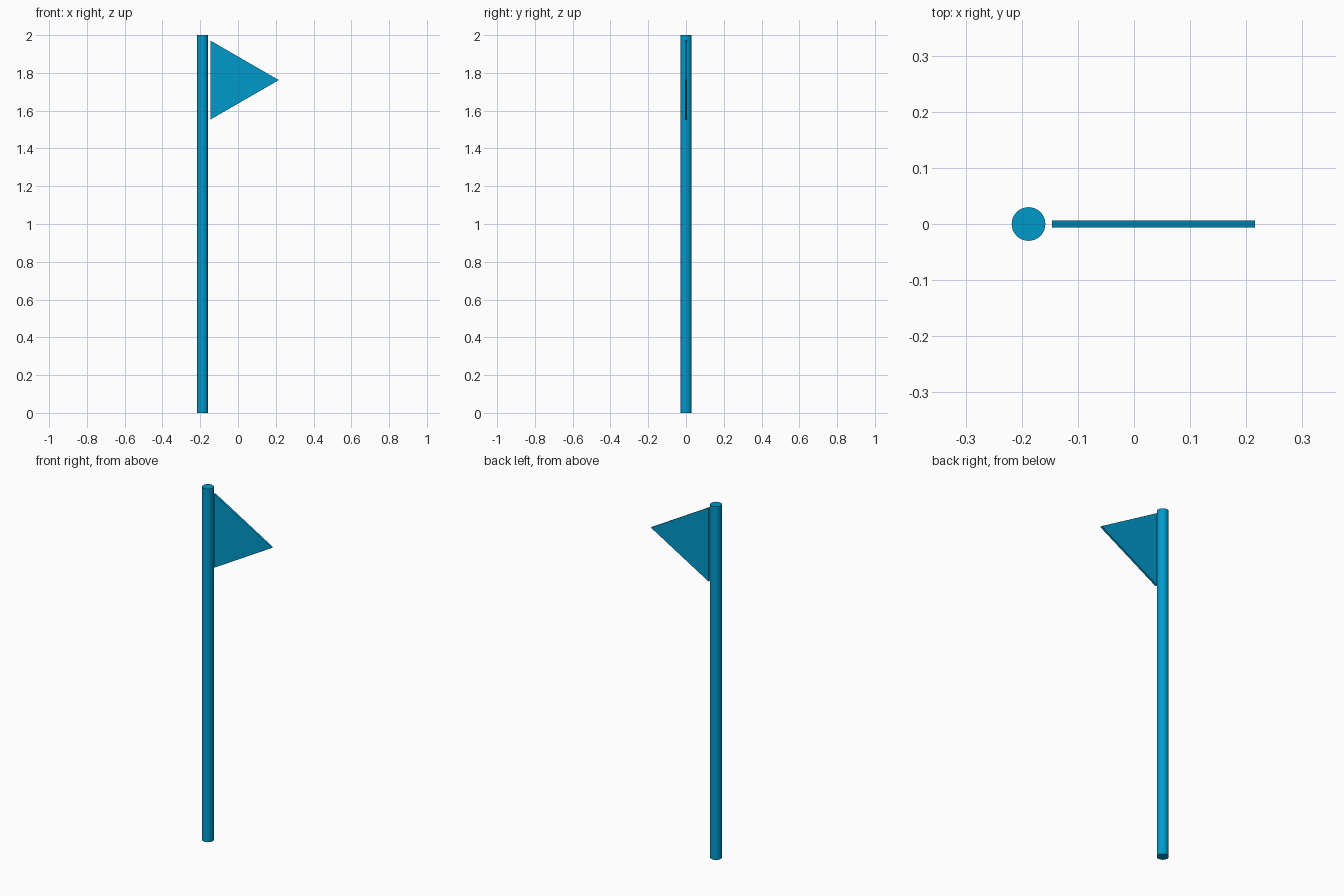
import bpy, bmesh
from math import radians
from mathutils import Vector

if "Cube" in bpy.data.objects:
    bpy.data.objects.remove(bpy.data.objects["Cube"])

blue = bpy.data.materials.new("blue")
blue.diffuse_color = (0.0, 0.32, 0.6, 1)
blue.use_nodes = True
blue.node_tree.nodes["Principled BSDF"].inputs["Base Color"].default_value = blue.diffuse_color

# Round pole, standing on the ground
R = 0.03
bpy.ops.mesh.primitive_cylinder_add(vertices=32, radius=R, depth=2, location=(-0.188, 0, 1))
pole = bpy.context.object
pole.name = "pole"
pole.data.materials.append(blue)
bpy.ops.object.shade_smooth_by_angle(angle=radians(30))

# Thin equilateral pennant, just clear of the pole
T = 0.012
corners = [(-0.146, 1.553), (0.216, 1.762), (-0.146, 1.971)]
bm = bmesh.new()
face = bm.faces.new([bm.verts.new((x, -T / 2, z)) for x, z in corners])
ext = bmesh.ops.extrude_face_region(bm, geom=[face])
bmesh.ops.translate(bm, vec=Vector((0, T, 0)),
                    verts=[g for g in ext["geom"] if isinstance(g, bmesh.types.BMVert)])
if len(bm.faces) == 4:  # restore the front face if the extrusion consumed it
    bm.faces.new([v for v in bm.verts if v.co.y < 0])
bmesh.ops.recalc_face_normals(bm, faces=bm.faces)
mesh = bpy.data.meshes.new("pennant")
bm.to_mesh(mesh)
bm.free()
mesh.materials.append(blue)
pennant = bpy.data.objects.new("pennant", mesh)
bpy.context.collection.objects.link(pennant)
